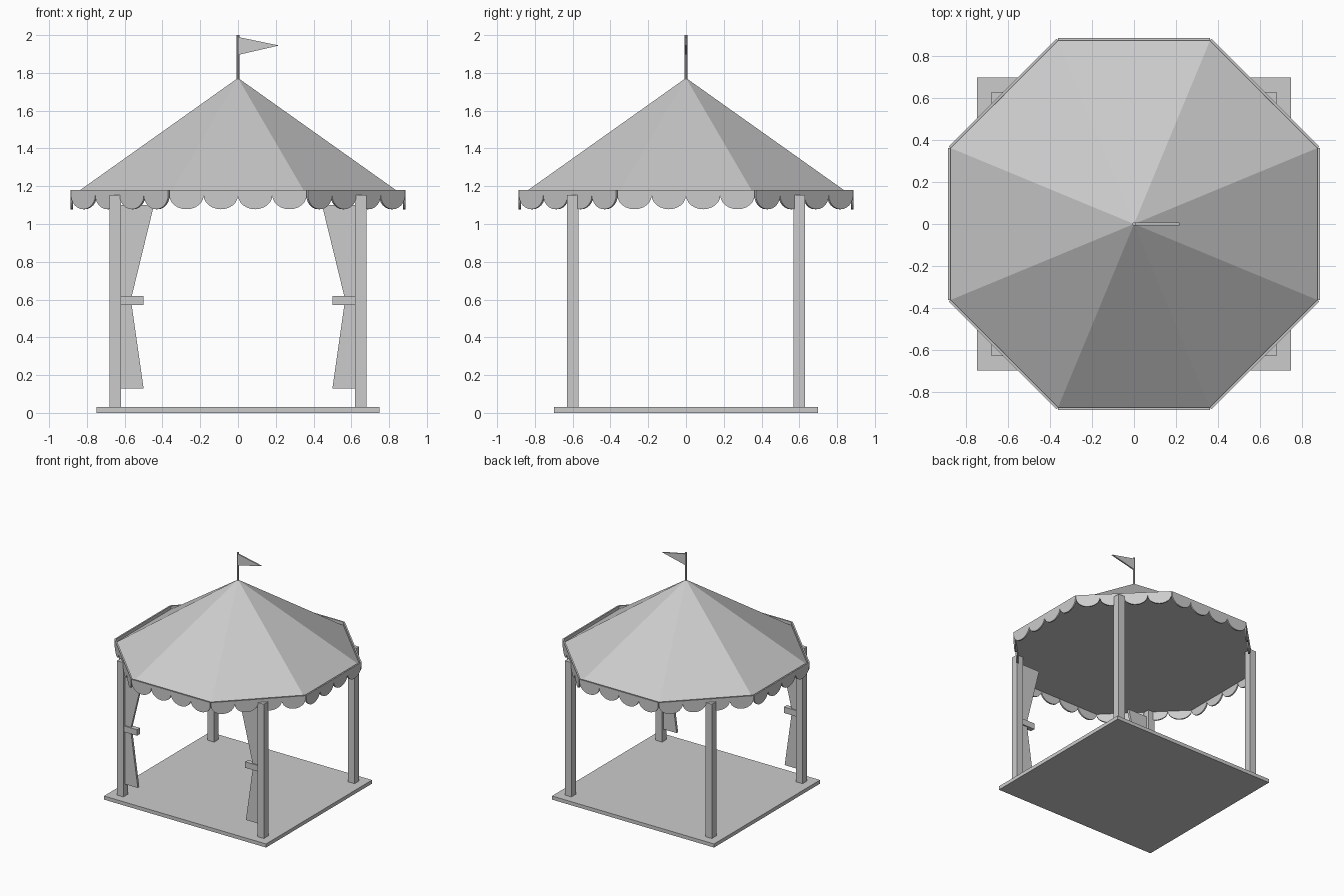
import bpy, bmesh, math
from mathutils import Matrix, Vector

if "Cube" in bpy.data.objects:
    bpy.data.objects.remove(bpy.data.objects["Cube"])

grey = bpy.data.materials.new("plain grey")
grey.diffuse_color = (0.6, 0.6, 0.6, 1)
grey.use_nodes = True
grey.node_tree.nodes["Principled BSDF"].inputs["Base Color"].default_value = grey.diffuse_color


def finish(name, bm):
    bmesh.ops.recalc_face_normals(bm, faces=bm.faces)
    me = bpy.data.meshes.new(name)
    bm.to_mesh(me)
    bm.free()
    me.materials.append(grey)
    ob = bpy.data.objects.new(name, me)
    bpy.context.collection.objects.link(ob)
    return ob


def box(name, x0, x1, y0, y1, z0, z1):
    bm = bmesh.new()
    size = Matrix.Diagonal((x1 - x0, y1 - y0, z1 - z0, 1))
    mid = Matrix.Translation(((x0 + x1) / 2, (y0 + y1) / 2, (z0 + z1) / 2))
    bmesh.ops.create_cube(bm, size=1, matrix=mid @ size)
    return finish(name, bm)


def plate(name, outline, y, thick):
    """Extrude an x-z outline along y, centred on y."""
    bm = bmesh.new()
    face = bm.faces.new([bm.verts.new((x, y - thick / 2, z)) for x, z in outline])
    new = bmesh.ops.extrude_face_region(bm, geom=[face])["geom"]
    bmesh.ops.translate(bm, vec=(0, thick, 0),
                        verts=[v for v in new if isinstance(v, bmesh.types.BMVert)])
    return finish(name, bm)


def cone(name, sides, r1, r2, z0, z1, turn=0):
    bm = bmesh.new()
    bmesh.ops.create_cone(bm, cap_ends=True, segments=sides, radius1=r1, radius2=r2,
                          depth=z1 - z0,
                          matrix=Matrix.Translation((0, 0, (z0 + z1) / 2)) @ Matrix.Rotation(turn, 4, 'Z'))
    return finish(name, bm)


# floor and four posts
box("floor", -0.75, 0.75, -0.70, 0.70, 0, 0.03)
for sx, side in ((-1, "left"), (1, "right")):
    for sy, end in ((-1, "front"), (1, "back")):
        x, y = 0.65 * sx, 0.60 * sy
        box(f"{end}_{side}_post", x - 0.03, x + 0.03, y - 0.03, y + 0.03, 0.03, 1.153)

    # tied-back curtain beside each front post
    shape = [(0.63, 1.10), (0.445, 1.10), (0.567, 0.60), (0.50, 0.13), (0.63, 0.13)]
    plate(f"{side}_curtain", [(sx * a, b) for a, b in shape], -0.60, 0.02)
    x0, x1 = sorted((sx * 0.50, sx * 0.63))
    box(f"{side}_curtain_tie", x0, x1, -0.62, -0.58, 0.57, 0.62)

# eight-sided roof
cone("roof", 8, 0.95, 0, 1.15, 1.773, math.pi / 8)

# scalloped valance, one panel per roof side
apothem = 0.95 * math.cos(math.pi / 8)
half = 0.95 * math.sin(math.pi / 8)
r = half / 4
edge = [(half, 1.18), (-half, 1.18)]
for i in range(4):
    centre = -half + r * (2 * i + 1)
    for k in range(0 if i == 0 else 1, 13):
        a = math.pi * k / 12
        edge.append((centre - r * math.cos(a), 1.152 - 0.074 * math.sin(a)))
for i in range(8):
    panel = plate(f"valance_{i + 1}", edge, -apothem - 0.003, 0.012)
    panel.data.transform(Matrix.Rotation(i * math.pi / 4, 4, 'Z'))

# flagpole and pennant
cone("flagpole", 8, 0.008, 0.008, 1.75, 2.0)
plate("pennant", [(0, 1.99), (0, 1.895), (0.217, 1.945)], 0, 0.012)
